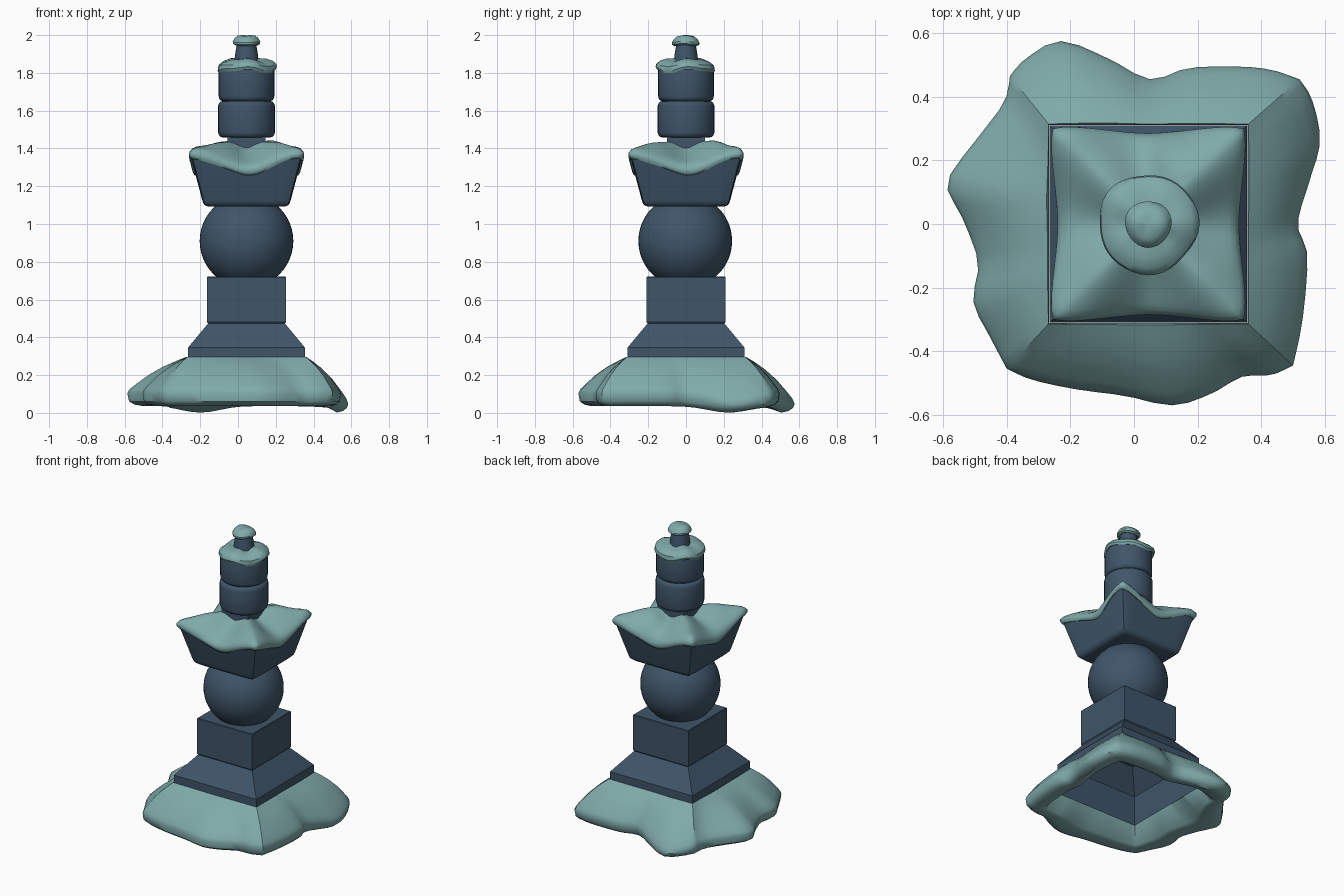
import bpy, bmesh, math
from mathutils import Vector

if "Cube" in bpy.data.objects:
    bpy.data.objects.remove(bpy.data.objects["Cube"])

CX = 0.045   # tower axis
N = 20       # points per square side


def material(name, rgb):
    m = bpy.data.materials.new(name)
    m.diffuse_color = (*rgb, 1)
    m.use_nodes = True
    m.node_tree.nodes["Principled BSDF"].inputs["Base Color"].default_value = m.diffuse_color
    return m


STONE = material("dark blue stone", (0.050, 0.092, 0.142))
SNOW = material("pale teal snow", (0.215, 0.400, 0.40))


def loft(name, rings, mat, cap0=True, cap1=True, wrap=False, angle=35):
    """Skin closed rings of equal length."""
    bm = bmesh.new()
    vs = [[bm.verts.new(p) for p in r] for r in rings]
    pairs = list(zip(vs, vs[1:])) + ([(vs[-1], vs[0])] if wrap else [])
    for a, b in pairs:
        k = len(a)
        for i in range(k):
            j = (i + 1) % k
            bm.faces.new((a[i], a[j], b[j], b[i]))
    for cap, ring in ((cap0, vs[0]), (cap1, vs[-1])):
        if cap and not wrap:
            c = bm.verts.new(sum((v.co for v in ring), Vector()) / len(ring))
            for i in range(len(ring)):
                bm.faces.new((ring[i], ring[(i + 1) % len(ring)], c))
    bmesh.ops.recalc_face_normals(bm, faces=bm.faces)
    me = bpy.data.meshes.new(name)
    bm.to_mesh(me)
    bm.free()
    ob = bpy.data.objects.new(name, me)
    bpy.context.collection.objects.link(ob)
    me.materials.append(mat)
    bpy.ops.object.select_all(action='DESELECT')
    ob.select_set(True)
    bpy.context.view_layer.objects.active = ob
    bpy.ops.object.shade_smooth_by_angle(angle=math.radians(angle))
    return ob


def unit_square(n=N):
    """Unit square perimeter from front-left corner, counter-clockwise, with side coordinate t."""
    out = []
    for s in range(4):
        for i in range(n):
            t = -1 + 2 * i / n
            x, y = ((t, -1), (1, t), (-t, 1), (-1, -t))[s]
            out.append((x, y, t))
    return out


def square_stack(name, prof, mat, **kw):
    loft(name, [[(CX + h * x, h * y, z) for x, y, t in unit_square(1)] for h, z in prof], mat, **kw)


def lathe(name, prof, mat, seg=40, wob=None):
    rings = []
    for k, (r, z) in enumerate(prof):
        ring = []
        for i in range(seg):
            a = 2 * math.pi * i / seg
            dr, dz = wob(a, k) if wob else (0, 0)
            ring.append((CX + (r + dr) * math.cos(a), (r + dr) * math.sin(a), z + dz))
        rings.append(ring)
    loft(name, rings, mat)


# Stone base (open below) and square block
square_stack("stepped_base", [(.31, .14), (.31, .345), (.203, .474)], STONE, cap0=False)
square_stack("square_block", [(.19, .47), (.203, .473), (.208, .48), (.208, .718), (.205, .722)],
             STONE, angle=20)

# Sphere
bpy.ops.mesh.primitive_uv_sphere_add(segments=48, ring_count=24, radius=.248, location=(CX, -.004, .91))
ball = bpy.context.object
ball.name = "round_stone"
ball.data.materials.append(STONE)
bpy.ops.object.shade_smooth()


# Roof with upturned corners
def edge_z(t):
    return 1.28 + .088 * (.5 - .5 * math.cos(math.pi * t)) ** .9


def half_at(z):
    return .232 + .067 * (z - 1.12) / .25


def rounded(x, y, h, amount):
    """Pull the corners of a square ring in slightly."""
    k = h * (1 - amount * min(abs(x), abs(y)) ** 8)
    return CX + k * x, k * y


def inner_z(m, t):
    return edge_z(t) * m + 1.405 * (1 - m) + .05 * m * (1 - m)


def roof_ring(m, lift=0.0, grow=0.0, bump=None):
    out = []
    for x, y, t in unit_square():
        h = (half_at(edge_z(t)) + grow) * m
        z = inner_z(m, t) + lift
        out.append((*rounded(x, y, h, .03), z + (bump(h * x, h * y) if bump else 0)))
    return out


rings = [[(*rounded(x, y, h, .03), z) for x, y, t in unit_square()]
         for h, z in ((.20, 1.092), (.216, 1.097), (.228, 1.108), (.234, 1.125))]
rings += [roof_ring(m) for m in (1, .75, .5, .25)]
loft("flared_roof", rings, STONE)


# Snow on the roof
def lumps(x, y):
    return (.006 * math.sin(22 * x + 1) * math.cos(18 * y + .5)
            + .045 * math.exp(-((x - .06) ** 2 + (y - .20) ** 2) / .005))


def hem(drop, grow):
    out = []
    for k, (x, y, t) in enumerate(unit_square()):
        z = edge_z(t) - drop - .005 * math.sin(k * math.pi / 5)
        out.append((*rounded(x, y, half_at(z) + grow, .03), z))
    return out


snow = [hem(.022, -.008), hem(.022, .007), hem(.006, .011), roof_ring(1, .012, .010),
        roof_ring(.97, .026, .004, lumps)]
snow += [roof_ring(m, .031, 0, lumps) for m in (.92, .84, .74, .63, .5, .36, .2)]
loft("roof_snow", snow, SNOW, cap0=False, angle=70)

# Neck and two drums
square_stack("neck_block", [(.10, 1.38), (.10, 1.465)], STONE)
for name, z0, z1, r in (("lower_drum", 1.457, 1.652, .15), ("upper_drum", 1.648, 1.842, .147)):
    lathe(name, [(r - .03, z0), (r - .014, z0 + .004), (r - .004, z0 + .013), (r, z0 + .027),
                 (r, z1 - .027), (r - .004, z1 - .013), (r - .014, z1 - .004), (r - .03, z1)], STONE)
lathe("finial_post", [(.068, 1.83), (.060, 1.90), (.049, 1.965)], STONE)


# Snow caps
def cap_wobble(a, k):
    s = math.sin(3 * a + .6) + .6 * math.sin(5 * a + 2)
    return .004 * s, (.010 if k < 3 else .005) * s


lathe("drum_snow", [(.135, 1.812), (.150, 1.808), (.157, 1.822), (.153, 1.842),
                    (.135, 1.858), (.10, 1.870), (.05, 1.873)], SNOW, wob=cap_wobble)
lathe("finial_snow", [(.045, 1.950), (.060, 1.944), (.072, 1.952), (.073, 1.963), (.062, 1.982),
                      (.046, 1.995), (.02, 1.998)], SNOW, 28,
      lambda a, k: (.002 * math.sin(3 * a), .003 * math.sin(2 * a + 2)))

# Snow mound: outline of each side between corners
SIDES = [
    [(-.40, -.455), (-.32, -.49), (-.18, -.52), (-.03, -.54), (.12, -.57), (.24, -.535), (.34, -.48), (.43, -.475)],
    [(.50, -.445), (.53, -.30), (.545, -.10), (.515, 0), (.55, .13), (.585, .26), (.56, .39)],
    [(.52, .455), (.43, .485), (.32, .495), (.17, .49), (.05, .455), (-.08, .52), (-.23, .575), (-.34, .52)],
    [(-.39, .465), (-.41, .38), (-.50, .26), (-.587, .13), (-.54, .02), (-.49, -.12), (-.505, -.245), (-.45, -.36)],
]
LOBES = [(-.23, .575), (.585, .26)]   # the two lobes that sag to the ground


def spline(pts, u):
    k = min(int(u), len(pts) - 2)
    f = u - k
    p = [Vector(pts[max(0, min(len(pts) - 1, k + d))]) for d in (-1, 0, 1, 2)]
    return p[1] + .5 * f * (p[2] - p[0] + f * (2 * p[0] - 5 * p[1] + 4 * p[2] - p[3]
                            + f * (3 * (p[1] - p[2]) + p[3] - p[0])))


sq = unit_square()
outer = []
for s in range(4):
    pts = SIDES[s] + [SIDES[(s + 1) % 4][0]]
    for i in range(N):
        p = spline(pts, i / N * (len(pts) - 1))
        sag = max(math.exp(-(p - Vector(q)).length_squared / .03) for q in LOBES)
        outer.append((p, .115 - .055 * sag))


def mound_ring(f, zfun, half=.31):
    out = []
    for (x, y, t), (p, ze) in zip(sq, outer):
        q = Vector((CX + half * x, half * y)).lerp(p, f)
        out.append((q.x, q.y, zfun(ze)))
    return out


def slope(k):
    return lambda ze: ze + k * (.29 - ze)


def low(ze):
    return .002 + (ze - .06) * .62


mound = [mound_ring(0, lambda z: .17, .312), mound_ring(0, lambda z: .285, .312),
         mound_ring(.03, lambda z: .296), mound_ring(.2, slope(.91)), mound_ring(.42, slope(.73)),
         mound_ring(.65, slope(.49)), mound_ring(.85, slope(.22)), mound_ring(.96, slope(.06)),
         mound_ring(1, slope(-.06)), mound_ring(.97, lambda z: low(z) + .025),
         mound_ring(.88, lambda z: low(z) + .008), mound_ring(.74, low),
         mound_ring(.5, lambda z: .036), mound_ring(.40, lambda z: .045)]
loft("snow_mound", mound, SNOW, wrap=True, angle=40)
